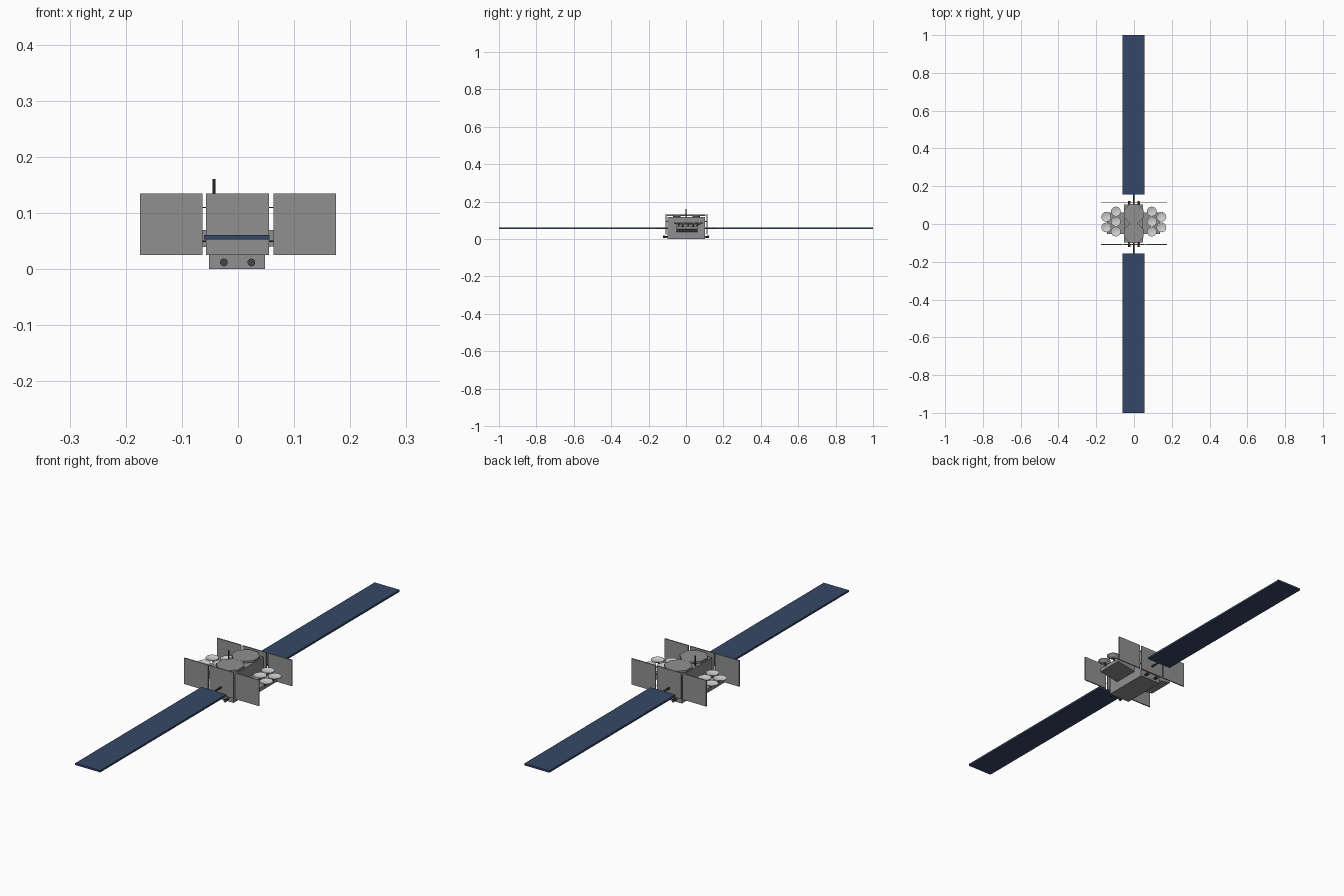
import bpy, bmesh, math
from mathutils import Matrix, Vector

if "Cube" in bpy.data.objects:
    bpy.data.objects.remove(bpy.data.objects["Cube"])


def material(name, rgb):
    m = bpy.data.materials.new(name)
    m.diffuse_color = (*rgb, 1)
    m.use_nodes = True
    m.node_tree.nodes["Principled BSDF"].inputs["Base Color"].default_value = m.diffuse_color
    return m


GREY = material("body grey", (0.28, 0.28, 0.28))
LIGHT = material("dish light grey", (0.64, 0.64, 0.64))
DARK = material("dark metal", (0.06, 0.06, 0.065))
BLUE = material("solar blue", (0.036, 0.064, 0.135))


def finish(name, bm, mat):
    bmesh.ops.recalc_face_normals(bm, faces=bm.faces)
    me = bpy.data.meshes.new(name)
    bm.to_mesh(me)
    bm.free()
    me.materials.append(mat)
    ob = bpy.data.objects.new(name, me)
    bpy.context.collection.objects.link(ob)
    return ob


def box(name, lo, hi, mat):
    bm = bmesh.new()
    lo, hi = Vector(lo), Vector(hi)
    bmesh.ops.create_cube(bm, size=1, matrix=Matrix.Translation((lo + hi) / 2)
                          @ Matrix.Diagonal((*(hi - lo), 1)))
    return finish(name, bm, mat)


def rod(name, a, b, r1, r2, mat, sides=12, turn=0):
    """Cylinder or cone from point a to point b."""
    a, b = Vector(a), Vector(b)
    d = b - a
    bm = bmesh.new()
    mtx = (Matrix.Translation((a + b) / 2)
           @ d.to_track_quat('Z', 'Y').to_matrix().to_4x4()
           @ Matrix.Rotation(turn, 4, 'Z'))
    bmesh.ops.create_cone(bm, cap_ends=True, segments=sides, radius1=r1,
                          radius2=r2, depth=d.length, matrix=mtx)
    return finish(name, bm, mat)


def prism(name, profile, y0, y1, mat):
    """XZ profile extruded along y."""
    bm = bmesh.new()
    f = bm.faces.new([bm.verts.new((x, y0, z)) for x, z in profile])
    ext = bmesh.ops.extrude_face_region(bm, geom=[f])
    bmesh.ops.translate(bm, vec=(0, y1 - y0, 0),
                        verts=[v for v in ext["geom"] if isinstance(v, bmesh.types.BMVert)])
    return finish(name, bm, mat)


def dish(name, x, y, z, r):
    """Shallow open bowl with a thin rim, spun from a short profile."""
    prof = [(0, -0.008), (0.45, -0.007), (1, 0), (1, 0.003), (0.9, 0.003), (0.45, 0.0), (0, -0.001)]
    bm = bmesh.new()
    vs = [bm.verts.new((x + p * r, y, z + h)) for p, h in prof]
    edges = [bm.edges.new(e) for e in zip(vs, vs[1:])]
    bmesh.ops.spin(bm, geom=vs + edges, cent=(x, y, z), axis=(0, 0, 1),
                   angle=math.tau, steps=16)
    bmesh.ops.remove_doubles(bm, verts=bm.verts, dist=1e-5)
    return finish(name, bm, LIGHT)


# main bus
box("main_body", (-0.052, -0.098, 0), (0.048, 0.102, 0.118), GREY)

# two large octagonal reflectors on the deck
for i, y in enumerate((-0.049, 0.054)):
    rod(f"deck_reflector_{i}", (-0.002, y, 0.122), (-0.002, y, 0.13),
        0.0555, 0.0555, GREY, 8, math.pi / 8)
    rod(f"reflector_mount_{i}", (-0.002, y, 0.117), (-0.002, y, 0.122), 0.02, 0.02, DARK)

# mast antenna
rod("mast_antenna", (-0.043, 0.0, 0.11), (-0.043, 0.0, 0.161), 0.0025, 0.0025, DARK, 8)

for s, side in ((-1, "front"), (1, "back")):
    yc = 0.0025 + s * 0.11
    # three radiator panels with hinges
    for i, (x0, x1) in enumerate(((-0.175, -0.063), (-0.057, 0.055), (0.063, 0.175))):
        box(f"{side}_radiator_panel_{i}", (x0, yc - 0.0025, 0.025), (x1, yc + 0.0025, 0.135), GREY)
    for x in (-0.06, 0.059):
        for z in (0.05, 0.11):
            rod(f"{side}_panel_hinge", (x - 0.005, yc, z), (x + 0.005, yc, z),
                0.0012, 0.0012, DARK, 6)
    for x in (-0.03, 0.03):
        box(f"{side}_panel_bracket", (x - 0.003, min(yc, s * 0.09), 0.09),
            (x + 0.003, max(yc, s * 0.09), 0.096), GREY)
    # thrusters below the panels
    for x in (-0.025, 0.024):
        rod(f"{side}_thruster", (x, s * 0.097, 0.012), (x, s * 0.122, 0.012),
            0.004, 0.007, DARK, 10)
    # solar wing and boom
    rod(f"{side}_wing_boom", (-0.002, s * 0.09, 0.057), (-0.002, s * 0.17, 0.057),
        0.004, 0.004, DARK, 8)
    box(f"{side}_solar_wing", (-0.061, min(s * 0.157, s), 0.053),
        (0.056, max(s * 0.157, s), 0.061), BLUE)

# side trays carrying five small dishes each
DISHES = ((0.095, 0.066), (0.095, 0.013), (0.095, -0.04), (0.146, 0.038), (0.146, -0.018))
for s, side in ((-1, "left"), (1, "right")):
    prism(f"{side}_dish_tray",
          [(s * x - 0.002, z) for x, z in ((0.048, 0.038), (0.14, 0.053), (0.14, 0.07), (0.048, 0.07))],
          -0.052, 0.062, GREY)
    for i, (x, y) in enumerate(DISHES):
        dish(f"{side}_small_dish_{i}", s * x - 0.001, y, 0.085, 0.026)
        rod(f"{side}_dish_stem_{i}", (s * min(x, 0.135), min(y, 0.055), 0.066),
            (s * x - 0.001, y, 0.079), 0.004, 0.004, DARK, 8)
